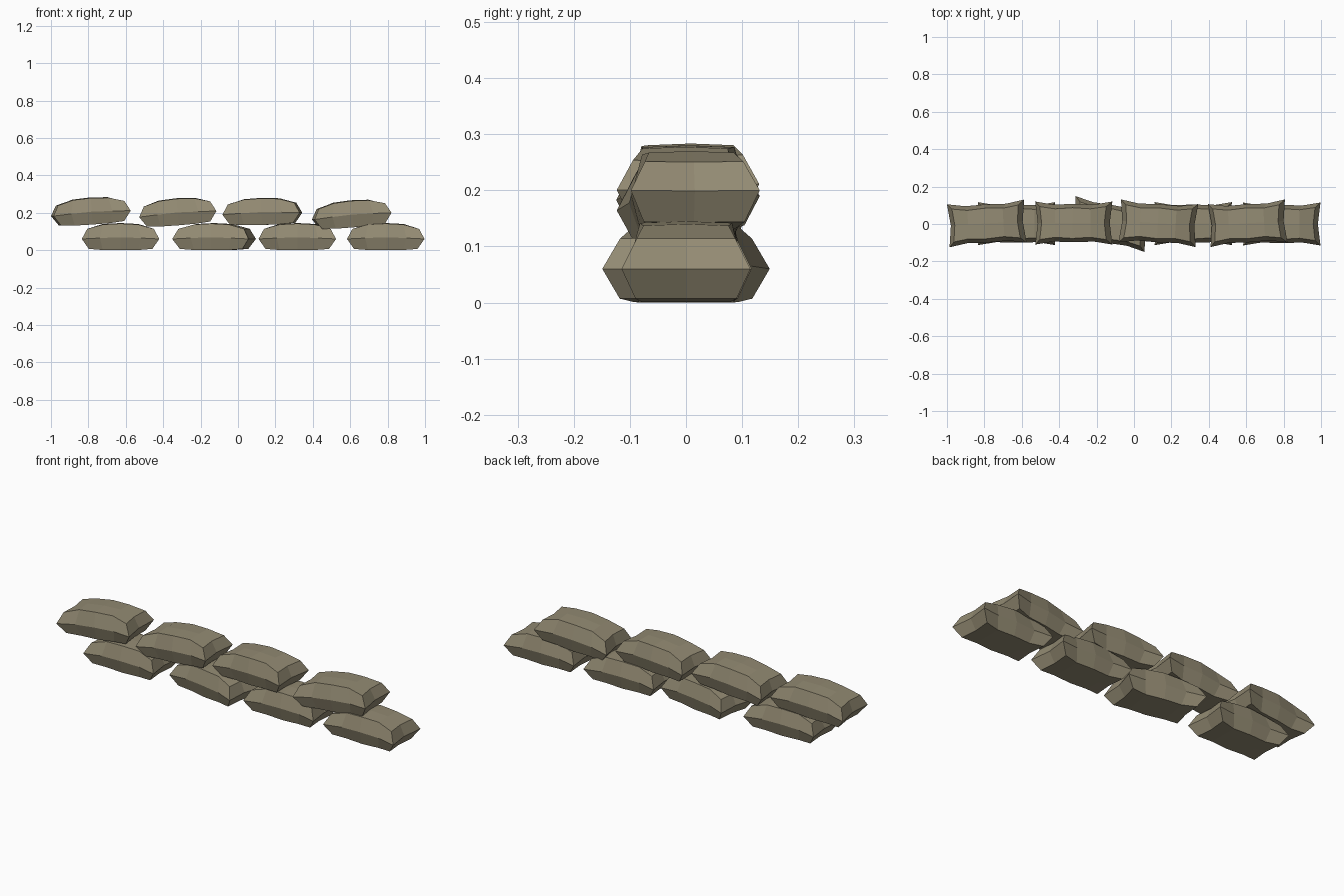
import bpy, bmesh, math
from mathutils import Matrix, Vector

if "Cube" in bpy.data.objects:
    bpy.data.objects.remove(bpy.data.objects["Cube"])

mat = bpy.data.materials.new("olive burlap")
mat.diffuse_color = (0.29, 0.255, 0.17, 1)
mat.use_nodes = True
mat.node_tree.nodes["Principled BSDF"].inputs["Base Color"].default_value = mat.diffuse_color

# Half profiles from end to middle: (x, half width, z) relative to the seam height
SEAM = [(0.207, 0.115, 0.0), (0.11, 0.099, 0.005), (0.0, 0.102, 0.009)]
TOP = [(0.178, 0.088, 0.054), (0.095, 0.076, 0.077), (0.0, 0.082, 0.082)]
BOTTOM = [(0.170, 0.090, -0.053), (0.095, 0.078, -0.059), (0.0, 0.084, -0.06)]
END_PINCH = {"seam": 0.014, "top": 0.010, "bottom": 0.008}


def columns(half):
    """Mirror a half profile along x, left to right."""
    left = [(-x, w, z) for x, w, z in half]
    return left + list(reversed(half[:-1]))


def ring(bm, half, pinch):
    """Closed loop round the bag with a pulled-in middle on both ends."""
    cols = columns(half)
    x, w, z = half[0]
    pts = [(a, -b, c) for a, b, c in cols]
    pts.append((x - pinch, 0, z))
    pts += [(a, b, c) for a, b, c in reversed(cols)]
    pts.append((-x + pinch, 0, z))
    return [bm.verts.new(p) for p in pts]


def cap(bm, loop, bulge):
    """Fill a loop with quads around a centre line."""
    front, right, back, left = loop[:5], loop[5], loop[6:11][::-1], loop[11]
    mid = [left]
    for i in (1, 2, 3):
        c = (front[i].co + back[i].co) / 2
        mid.append(bm.verts.new(c + Vector((0, 0, bulge))))
    mid.append(right)
    for i in range(4):
        bm.faces.new((front[i], front[i + 1], mid[i + 1], mid[i]))
        bm.faces.new((mid[i], mid[i + 1], back[i + 1], back[i]))


def sandbag(name, x, y, z, yaw, tilt):
    bm = bmesh.new()
    bottom = ring(bm, BOTTOM, END_PINCH["bottom"])
    seam = ring(bm, SEAM, END_PINCH["seam"])
    top = ring(bm, TOP, END_PINCH["top"])
    for lo, hi in ((bottom, seam), (seam, top)):
        for i in range(12):
            j = (i + 1) % 12
            bm.faces.new((lo[i], lo[j], hi[j], hi[i]))
    cap(bm, top, 0.003)
    cap(bm, bottom, 0.0)
    bmesh.ops.recalc_face_normals(bm, faces=bm.faces)
    bm.transform(Matrix.Translation((x, y, z))
                 @ Matrix.Rotation(math.radians(yaw), 4, 'Z')
                 @ Matrix.Rotation(math.radians(-tilt), 4, 'Y'))
    me = bpy.data.meshes.new(name)
    bm.to_mesh(me)
    bm.free()
    me.materials.append(mat)
    bpy.context.collection.objects.link(bpy.data.objects.new(name, me))


# Lower row: x, y, z, yaw, tilt
for i, b in enumerate([(-0.628, 0.002, 0.06, 0, 0), (-0.128, 0.0, 0.06, -10, 0),
                       (0.317, 0.002, 0.06, 0, 0), (0.79, 0.0, 0.06, 0, 0)]):
    sandbag(f"lower_bag_{i + 1}", *b)

# Upper row, laid across the joints and slightly tilted
for i, b in enumerate([(-0.787, 0.003, 0.197, 3.5, 4), (-0.322, 0.005, 0.193, 0, 4.5),
                       (0.130, 0.004, 0.195, -3.5, 1.5), (0.608, 0.004, 0.182, 3.5, 5)]):
    sandbag(f"upper_bag_{i + 1}", *b)
